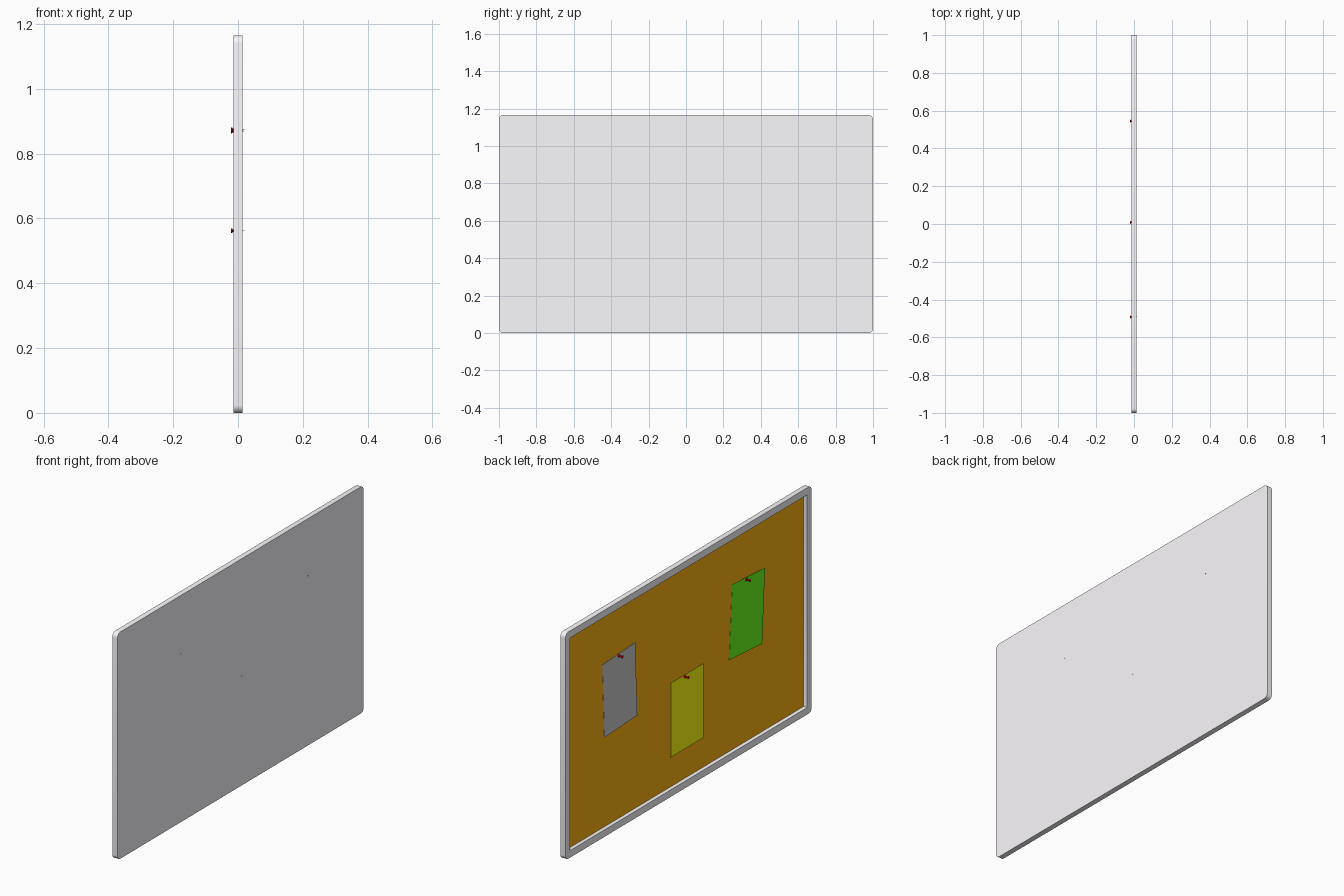
import bpy, bmesh, math
from mathutils import Matrix

if "Cube" in bpy.data.objects:
    bpy.data.objects.remove(bpy.data.objects["Cube"])

H = 1.165      # board height
T = 0.014      # half thickness
CORK_X = 0.006
SHEET_X = 0.002


def material(name, rgb):
    m = bpy.data.materials.new(name)
    m.diffuse_color = (*rgb, 1)
    m.use_nodes = True
    m.node_tree.nodes["Principled BSDF"].inputs["Base Color"].default_value = m.diffuse_color
    return m


def finish(name, bm, mat=None, smooth=True):
    bmesh.ops.recalc_face_normals(bm, faces=bm.faces)
    me = bpy.data.meshes.new(name)
    bm.to_mesh(me)
    bm.free()
    ob = bpy.data.objects.new(name, me)
    bpy.context.collection.objects.link(ob)
    if mat:
        me.materials.append(mat)
    if smooth:
        bpy.ops.object.select_all(action='DESELECT')
        ob.select_set(True)
        bpy.context.view_layer.objects.active = ob
        bpy.ops.object.shade_smooth_by_angle(angle=math.radians(35))
    return ob


def skin(bm, rings):
    for a, b in zip(rings, rings[1:]):
        for i in range(len(a)):
            j = (i + 1) % len(a)
            bm.faces.new((a[i], a[j], b[j], b[i]))
    bm.faces.new(rings[0])
    bm.faces.new(rings[-1])


def rounded_ring(bm, inset, radius, x, seg=6):
    ring = []
    hy, hz = 1 - inset - radius, H / 2 - inset - radius
    for k, (sy, sz) in enumerate(((1, 1), (-1, 1), (-1, -1), (1, -1))):
        for i in range(seg + 1):
            a = math.pi / 2 * (k + i / seg)
            ring.append(bm.verts.new((x, sy * hy + radius * math.cos(a),
                                      H / 2 + sz * hz + radius * math.sin(a))))
    return ring


def box(name, size, matrix, mat):
    bm = bmesh.new()
    bmesh.ops.create_cube(bm, size=1, matrix=matrix @ Matrix.Diagonal((*size, 1)))
    return finish(name, bm, mat, smooth=False)


# Frame and backing: closed back, rounded corners, recessed front
bm = bmesh.new()
skin(bm, [rounded_ring(bm, *p) for p in (
    (0, 0.024, T), (0, 0.024, -T),
    (0.036, 0.002, -T), (0.036, 0.002, CORK_X + 0.003))])
finish("frame", bm, material("frame_white", (0.97, 0.95, 0.98)))

# Cork surface
box("cork_panel", (0.004, 1.928, H - 0.072),
    Matrix.Translation((CORK_X + 0.002, 0, H / 2)), material("cork", (1.0, 0.46, 0.005)))

# Pinned sheets: name, y, z, tilt, colour
red = material("pin_red", (0.9, 0.0, 0.0))
sheets = (("white_sheet", 0.535, 0.694, -2.5, (0.66, 0.66, 0.66)),
          ("yellow_sheet", -0.012, 0.381, 0, (1.0, 1.0, 0.005)),
          ("green_sheet", -0.499, 0.690, 3.5, (0.14, 1.0, 0.014)))
for name, y, z, tilt, rgb in sheets:
    m = Matrix.Translation((SHEET_X, y, z)) @ Matrix.Rotation(math.radians(tilt), 4, 'X')
    box(name, (0.001, 0.267, 0.381), m, material(name, rgb))


def lathe(name, profile, matrix, mat=None, seg=16):
    bm = bmesh.new()
    skin(bm, [[bm.verts.new((x, r * math.cos(2 * math.pi * i / seg), r * math.sin(2 * math.pi * i / seg)))
               for i in range(seg)] for x, r in profile])
    bm.transform(matrix)
    return finish(name, bm, mat)


# Push pins: name, y, z
for name, y, z in (("pin_left", 0.545, 0.874),
                   ("pin_middle", 0.008, 0.562),
                   ("pin_right", -0.492, 0.870)):
    m = Matrix.Translation((0, y, z))
    lathe(name + "_head", [(-0.022, 0.006), (-0.021, 0.007), (-0.018, 0.007), (-0.016, 0.004),
                           (-0.005, 0.004), (-0.003, 0.007), (0.001, 0.007)], m, red)
    lathe(name + "_needle", [(0.0, 0.001), (0.015, 0.001), (0.020, 0.0003)], m, seg=8)
